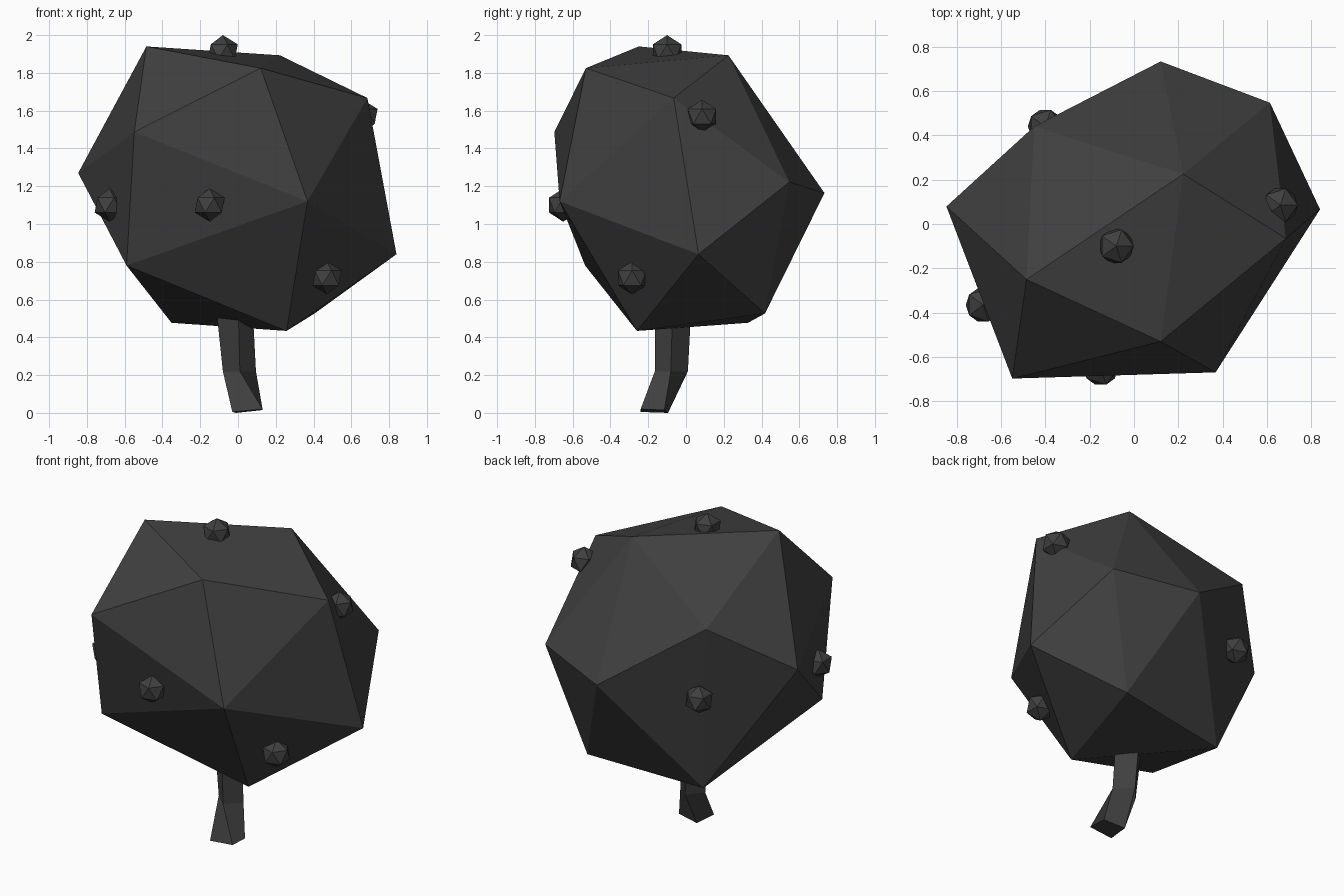
import bpy
import bmesh

cube = bpy.data.objects.get("Cube")
if cube:
    bpy.data.objects.remove(cube, do_unlink=True)

# One charcoal colour for everything
charcoal = bpy.data.materials.new("charcoal")
charcoal.use_nodes = True
colour = (0.05, 0.05, 0.05, 1)
charcoal.diffuse_color = colour
for node in charcoal.node_tree.nodes:
    if node.type == "BSDF_PRINCIPLED":
        node.inputs["Base Color"].default_value = colour
        node.inputs["Roughness"].default_value = 0.9


def add_object(name, bm):
    """Turn a bmesh into a flat shaded object with the shared material."""
    bmesh.ops.recalc_face_normals(bm, faces=bm.faces)
    mesh = bpy.data.meshes.new(name)
    bm.to_mesh(mesh)
    bm.free()
    mesh.materials.append(charcoal)
    obj = bpy.data.objects.new(name, mesh)
    bpy.context.collection.objects.link(obj)
    return obj


# Faceted crown: convex skin around its corner points, top to bottom
corners = [
    (-.485, -.25, 1.94), (.12, -.53, 1.825), (.222, .225, 1.893),
    (.685, -.065, 1.667), (-.45, .44, 1.56), (-.549, -.697, 1.487),
    (-.846, .079, 1.27), (.613, .547, 1.222), (.12, .733, 1.164),
    (.368, -.669, 1.12), (.839, .066, .84), (-.59, -.534, .78),
    (.405, .418, .526), (-.352, .328, .477), (.257, -.26, .434),
]
bm = bmesh.new()
for co in corners:
    bm.verts.new(co)
bmesh.ops.convex_hull(bm, input=bm.verts)
add_object("crown", bm)

# Bent four-sided stem: lofted through three cross-sections
sections = [
    [(-.03, -.24, .005), (.13, -.24, .02), (.13, -.115, .015), (-.01, -.095, 0)],
    [(-.08, -.08, .22), (.01, -.165, .22), (.095, -.08, .22), (0, .01, .22)],
    [(-.12, -.07, .6), (0, -.165, .6), (.075, -.07, .6), (-.02, .03, .6)],
]
bm = bmesh.new()
rings = [[bm.verts.new(co) for co in ring] for ring in sections]
for low, high in zip(rings, rings[1:]):
    for i in range(4):
        j = (i + 1) % 4
        bm.faces.new((low[i], low[j], high[j], high[i]))
bm.faces.new(rings[0])
bm.faces.new(rings[-1])
add_object("stem", bm)

# Small knobs scattered over the crown
knobs = {
    "top_knob": (-.08, -.1, 1.912),
    "front_knob": (-.15, -.65, 1.10),
    "right_front_knob": (-.68, -.365, 1.10),
    "left_low_knob": (.47, -.285, .715),
    "left_high_knob": (.66, .085, 1.57),
    "back_knob": (-.4, .44, 1.10),
}
for name, place in knobs.items():
    bm = bmesh.new()
    bmesh.ops.create_icosphere(bm, subdivisions=1, radius=.088)
    add_object(name, bm).location = place
